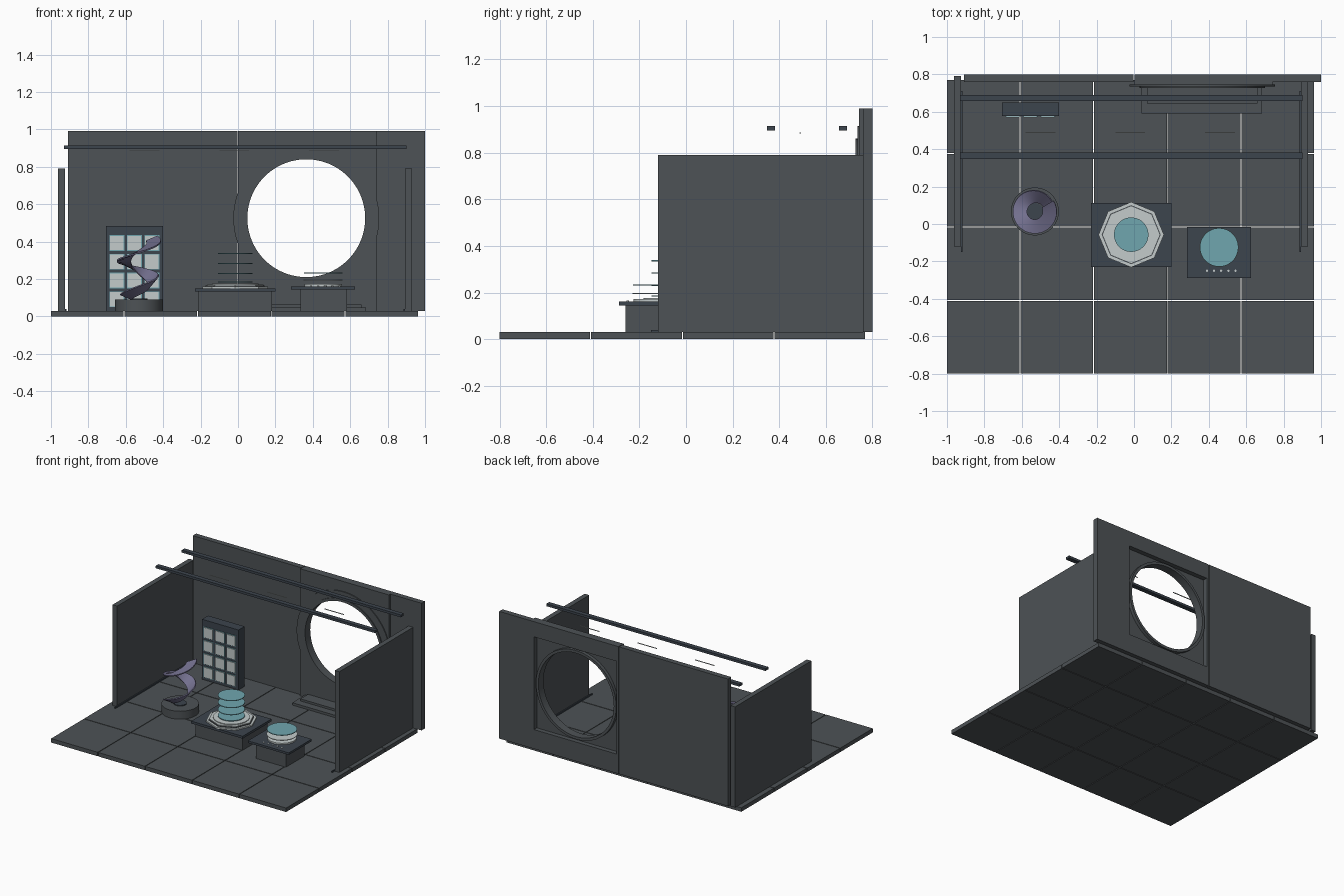
import bpy, bmesh, math
from mathutils import Vector

if "Cube" in bpy.data.objects:
    bpy.data.objects.remove(bpy.data.objects["Cube"])


def mat(name, c):
    m = bpy.data.materials.new(name)
    m.diffuse_color = (*c, 1)
    m.use_nodes = True
    m.node_tree.nodes["Principled BSDF"].inputs["Base Color"].default_value = m.diffuse_color
    return m


STONE = mat("stone", (0.075, 0.085, 0.092))
SLATE = mat("slate", (0.045, 0.058, 0.075))
WHITE = mat("pale", (0.55, 0.6, 0.6))
TEAL = mat("teal", (0.16, 0.38, 0.43))
VIOLET = mat("violet", (0.17, 0.16, 0.27))


def finish(name, bm, m):
    me = bpy.data.meshes.new(name)
    bmesh.ops.recalc_face_normals(bm, faces=bm.faces)
    bm.to_mesh(me)
    bm.free()
    ob = bpy.data.objects.new(name, me)
    bpy.context.collection.objects.link(ob)
    me.materials.append(m)
    return ob


def box(name, x0, x1, y0, y1, z0, z1, m=STONE):
    bm = bmesh.new()
    bmesh.ops.create_cube(bm, size=1)
    for v in bm.verts:
        v.co = ((x0 + x1) / 2 + v.co.x * (x1 - x0),
                (y0 + y1) / 2 + v.co.y * (y1 - y0),
                (z0 + z1) / 2 + v.co.z * (z1 - z0))
    return finish(name, bm, m)


def smooth(ob):
    bpy.ops.object.select_all(action='DESELECT')
    ob.select_set(True)
    bpy.context.view_layer.objects.active = ob
    bpy.ops.object.shade_smooth_by_angle(angle=math.radians(35))


def disc(name, x, y, r, z0, z1, m, n=48):
    bm = bmesh.new()
    bmesh.ops.create_cone(bm, cap_ends=True, segments=n, radius1=r, radius2=r, depth=z1 - z0)
    bmesh.ops.translate(bm, verts=bm.verts, vec=(x, y, (z0 + z1) / 2))
    ob = finish(name, bm, m)
    if n > 8:
        smooth(ob)
    return ob


def holed(name, outer, inner, y0, y1, m):
    """Plate in the xz plane between two matching loops, from y0 to y1."""
    bm = bmesh.new()
    loops = [[bm.verts.new((x, y, z)) for x, z in pts]
             for pts, y in ((outer, y0), (inner, y0), (inner, y1), (outer, y1))]
    n = len(outer)
    for k in range(4):
        a, b = loops[k], loops[(k + 1) % 4]
        for i in range(n):
            j = (i + 1) % n
            bm.faces.new((a[i], a[j], b[j], b[i]))
    ob = finish(name, bm, m)
    smooth(ob)


CX, CZ = 0.365, 0.525


def circle(r, n=96):
    return [(CX + r * math.cos(i * math.tau / n), CZ + r * math.sin(i * math.tau / n)) for i in range(n)]


def rect_loop(x0, x1, z0, z1, n=96):
    """Rectangle border, corners hit at the diagonal steps."""
    pts = []
    for i in range(n):
        a = i * math.tau / n
        c, s = math.cos(a), math.sin(a)
        k = 1 / max(abs(c), abs(s))
        c, s = c * k, s * k
        pts.append((CX + c * (x1 - CX if c > 0 else CX - x0),
                    CZ + s * (z1 - CZ if s > 0 else CZ - z0)))
    return pts


# Floor tiles
P = 0.3934
for i in range(5):
    for j in range(4):
        x, y = -1 + i * P, -0.8 + j * P
        box("floor_tile", x, x + P - 0.005, y, y + P - 0.005, 0, 0.03)

# Back wall with square opening, gate plate and round gate ring
box("back_wall_left", -0.91, -0.002, 0.76, 0.8, 0.03, 0.99)
holed("back_wall_right", rect_loop(0.003, 1, 0.03, 0.99),
      rect_loop(0.02, 0.71, 0.175, 0.875), 0.76, 0.8, STONE)
holed("gate_plate", rect_loop(0, 0.74, 0.03, 0.99), circle(0.325), 0.742, 0.765, STONE)
holed("gate_ring", circle(0.39), circle(0.32), 0.735, 0.745, STONE)
holed("gate_lining", circle(0.335), circle(0.315), 0.728, 0.79, STONE)
box("gate_step_lower", 0.04, 0.685, 0.59, 0.742, 0.03, 0.048, STONE)
box("gate_step_upper", 0.07, 0.66, 0.645, 0.735, 0.048, 0.064, STONE)

# Side walls with skirting strips
box("left_wall", -0.963, -0.925, -0.12, 0.79, 0.03, 0.79)
box("right_wall", 0.892, 0.93, -0.12, 0.76, 0.03, 0.79)
box("left_skirting", -0.925, -0.917, -0.15, 0.71, 0.03, 0.04, SLATE)
box("right_skirting", 0.884, 0.892, -0.15, 0.71, 0.03, 0.04, SLATE)

# Overhead beams and slim hanging lights
for y in (0.364, 0.674):
    box("ceiling_beam", -0.93, 0.9, y - 0.017, y + 0.017, 0.896, 0.914, SLATE)
for x in (-0.5, -0.02, 0.46):
    box("hanging_light", x - 0.08, x + 0.08, 0.487, 0.493, 0.883, 0.887, WHITE)

# Lattice display case
box("case_body", -0.705, -0.4, 0.578, 0.65, 0.03, 0.483, SLATE)
for i in range(3):
    for j in range(4):
        x, z = -0.648 + i * 0.094, 0.092 + j * 0.1
        box("case_edge", x - 0.04, x + 0.04, 0.574, 0.58, z - 0.042, z + 0.042, TEAL)
        box("case_pane", x - 0.036, x + 0.036, 0.57, 0.576, z - 0.038, z + 0.038, WHITE)

# Round pedestal with spiral ribbon sculpture
SX, SY = -0.53, 0.067
disc("round_pedestal", SX, SY, 0.128, 0.03, 0.09, STONE)
disc("pedestal_hub", SX, SY, 0.045, 0.09, 0.096, SLATE)
bm = bmesh.new()
N = 72
rows = []
for i in range(N + 1):
    t = i / N
    a = math.radians(-150) + t * math.tau * 1.5
    rad = Vector((math.cos(a), math.sin(a), 0))
    tilt = 0.35 + 0.5 * math.sin(t * math.tau)
    w = rad * math.cos(tilt) + Vector((0, 0, math.sin(tilt)))
    up = Vector((0, 0, math.cos(tilt))) - rad * math.sin(tilt)
    c = Vector((SX, SY, 0.105 + 0.31 * t)) + rad * 0.08
    h = 0.038
    rows.append([bm.verts.new(c + w * s * h + up * u * 0.004)
                 for s, u in ((-1, -1), (1, -1), (1, 1), (-1, 1))])
for a, b in zip(rows, rows[1:]):
    for k in range(4):
        q = (k + 1) % 4
        bm.faces.new((a[k], a[q], b[q], b[k]))
bm.faces.new(rows[0])
bm.faces.new(rows[-1])
smooth(finish("spiral_ribbon", bm, VIOLET))

# Central plinth with octagonal dish and tiered discs
MX, MY = -0.015, -0.057
box("main_plinth_base", -0.212, 0.182, -0.205, 0.09, 0.03, 0.132)
box("main_plinth_slab", -0.23, 0.2, -0.23, 0.113, 0.132, 0.15, SLATE)
for r, z0, z1, m in ((0.175, 0.15, 0.16, WHITE), (0.158, 0.16, 0.166, STONE), (0.152, 0.166, 0.17, WHITE)):
    disc("octagon_dish", MX, MY, r, z0, z1, m, 8)
disc("dish_ring", MX, MY, 0.125, 0.17, 0.176, WHITE)
for z in (0.182, 0.228, 0.281, 0.334):
    disc("tier_disc", MX, MY, 0.092, z, z + 0.005, TEAL)

# Side plinth with small disc stack and buttons
RX, RY = 0.455, -0.125
box("side_plinth_base", 0.333, 0.582, -0.26, -0.04, 0.03, 0.145)
box("side_plinth_slab", 0.284, 0.626, -0.288, -0.015, 0.145, 0.161, SLATE)
disc("stack_base", RX, RY, 0.1, 0.161, 0.172, WHITE)
disc("stack_middle", RX, RY, 0.105, 0.193, 0.198, WHITE)
disc("stack_top", RX, RY, 0.103, 0.23, 0.235, TEAL)
for i in range(5):
    disc("slab_button", 0.39 + i * 0.038, -0.25, 0.006, 0.161, 0.165, WHITE, 12)
